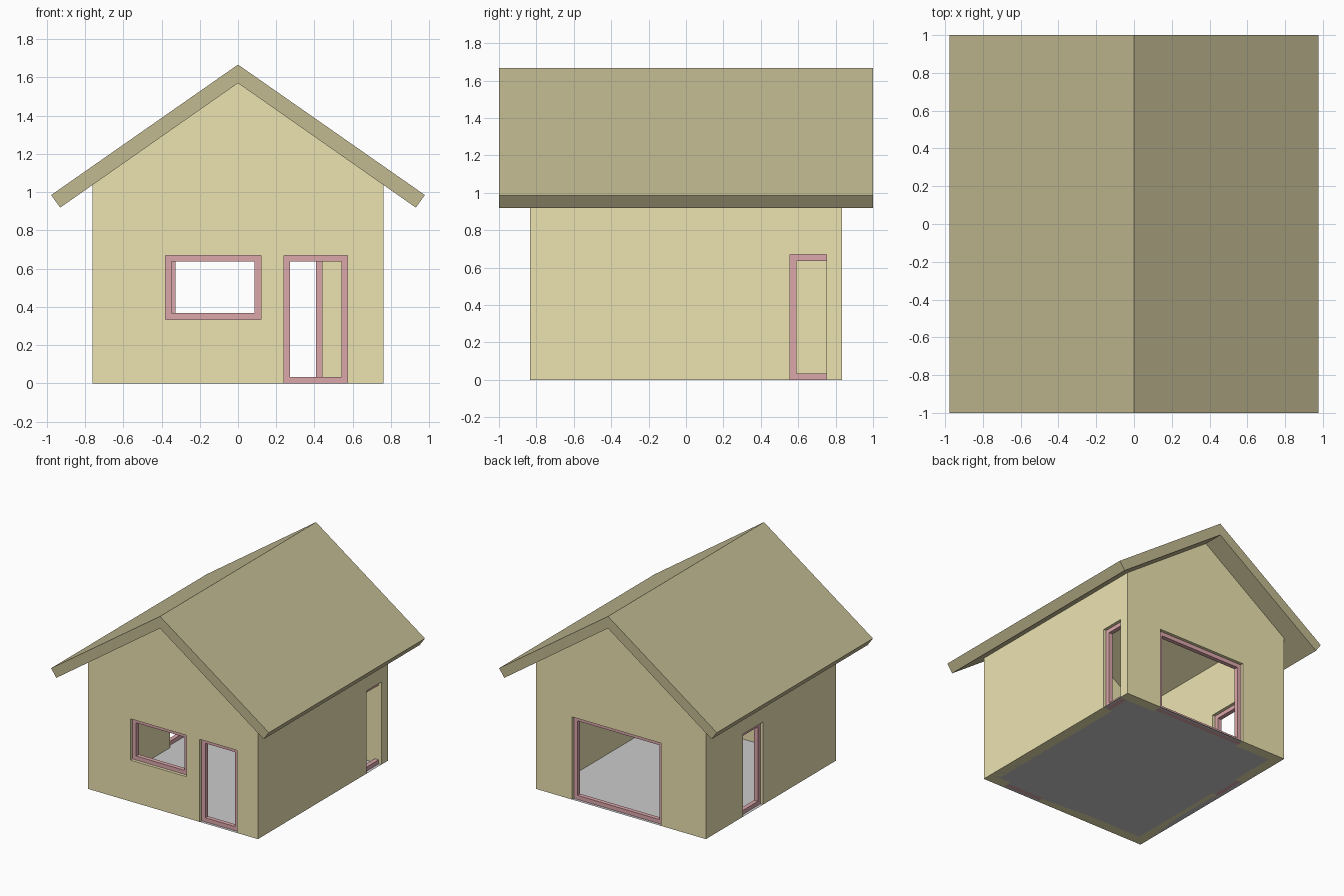
import bpy, bmesh

if "Cube" in bpy.data.objects:
    bpy.data.objects.remove(bpy.data.objects["Cube"])

WX, WY, T = 0.762, 0.833, 0.083      # wall half sizes and thickness
FW, FD = 0.033, 0.034                # frame width and depth
SLOPE, APEX = 0.70, 1.57             # underside of roof


def material(name, rgb):
    m = bpy.data.materials.new(name)
    m.diffuse_color = (*rgb, 1)
    m.use_nodes = True
    m.node_tree.nodes["Principled BSDF"].inputs["Base Color"].default_value = m.diffuse_color
    return m


def make(name, bm, mat=None):
    bmesh.ops.recalc_face_normals(bm, faces=bm.faces)
    me = bpy.data.meshes.new(name)
    bm.to_mesh(me)
    bm.free()
    ob = bpy.data.objects.new(name, me)
    bpy.context.collection.objects.link(ob)
    if mat:
        me.materials.append(mat)
    return ob


def add_prism(bm, profile, y0, y1):
    """Extrude an x-z profile along y."""
    f = bm.faces.new([bm.verts.new((x, y0, z)) for x, z in profile])
    ext = bmesh.ops.extrude_face_region(bm, geom=[f])
    verts = [g for g in ext["geom"] if isinstance(g, bmesh.types.BMVert)]
    bmesh.ops.translate(bm, verts=verts, vec=(0, y1 - y0, 0))


def add_box(bm, x, y, z):
    add_prism(bm, [(x[0], z[0]), (x[1], z[0]), (x[1], z[1]), (x[0], z[1])], *y)


def wall_box(bm, side, u, depth, z):
    """Box in a wall: u runs along the wall, depth is measured inward."""
    half = WY if side in ("front", "back") else WX
    s = 1 if side in ("back", "right") else -1
    d = sorted((s * (half - depth[0]), s * (half - depth[1])))
    add_box(bm, *((u, d) if half == WY else (d, u)), z)


def cut(target, name, bm):
    cutter = make(name, bm)
    cutter.hide_render = True
    mod = target.modifiers.new(name, 'BOOLEAN')
    mod.operation, mod.solver, mod.object = 'DIFFERENCE', 'EXACT', cutter
    bpy.context.view_layer.objects.active = target
    bpy.ops.object.modifier_apply(modifier=name)
    bpy.data.objects.remove(cutter)


wall_mat = material("wall_yellow", (0.84, 0.77, 0.44))
roof_mat = material("roof_olive", (0.54, 0.49, 0.285))
frame_mat = material("frame_red", (0.72, 0.39, 0.41))

# Hollow walls with gables
bm = bmesh.new()
eave = APEX - SLOPE * WX
add_prism(bm, [(-WX, 0), (WX, 0), (WX, eave), (0, APEX), (-WX, eave)], -WY, WY)
walls = make("walls", bm, wall_mat)
bm = bmesh.new()
add_box(bm, (T - WX, WX - T), (T - WY, WY - T), (-0.2, 2))
cut(walls, "room_cutter", bm)

# Openings and their recessed frames: side, range along wall, range in z, far jamb
openings = [
    ("front_window", "front", (-0.38, 0.12), (0.335, 0.67), True),
    ("front_door", "front", (0.24, 0.573), (0, 0.67), True),
    ("back_opening", "back", (-0.36, 0.44), (0, 0.67), True),
    ("left_door", "left", (0.10, 0.36), (0, 0.67), True),
    ("right_door", "right", (0.557, WY - T), (0, 0.67), False),
]
for name, side, u, z, far_jamb in openings:
    bm = bmesh.new()
    wall_box(bm, side, u, (-0.1, T + 0.1), (z[0] or -0.1, z[1]))
    if side == "right":
        # keep the back wall untouched beside this opening
        for v in bm.verts:
            v.co.y = min(v.co.y, WY - T)
    cut(walls, name + "_cutter", bm)

    bm = bmesh.new()
    d = ((T - FD) / 2, (T + FD) / 2)
    end = u[1] - FW if far_jamb else u[1]
    wall_box(bm, side, (u[0], u[0] + FW), d, z)
    if far_jamb:
        wall_box(bm, side, (end, u[1]), d, z)
    wall_box(bm, side, (u[0] + FW, end), d, (z[0], z[0] + FW))
    wall_box(bm, side, (u[0] + FW, end), d, (z[1] - FW, z[1]))
    make(name + "_frame", bm, frame_mat)

# Floor sheet
bm = bmesh.new()
bm.faces.new([bm.verts.new((x, y, 0)) for x, y in
              ((-WX, -WY), (WX, -WY), (WX, WY), (-WX, WY))])
make("floor", bm)

# Folded roof slab
bm = bmesh.new()
half = [(0.977, 0.985), (0.93, 0.919)]
add_prism(bm, [(0, 1.667), *half, (0, APEX)] + [(-x, z) for x, z in reversed(half)], -1, 1)
make("roof", bm, roof_mat)
